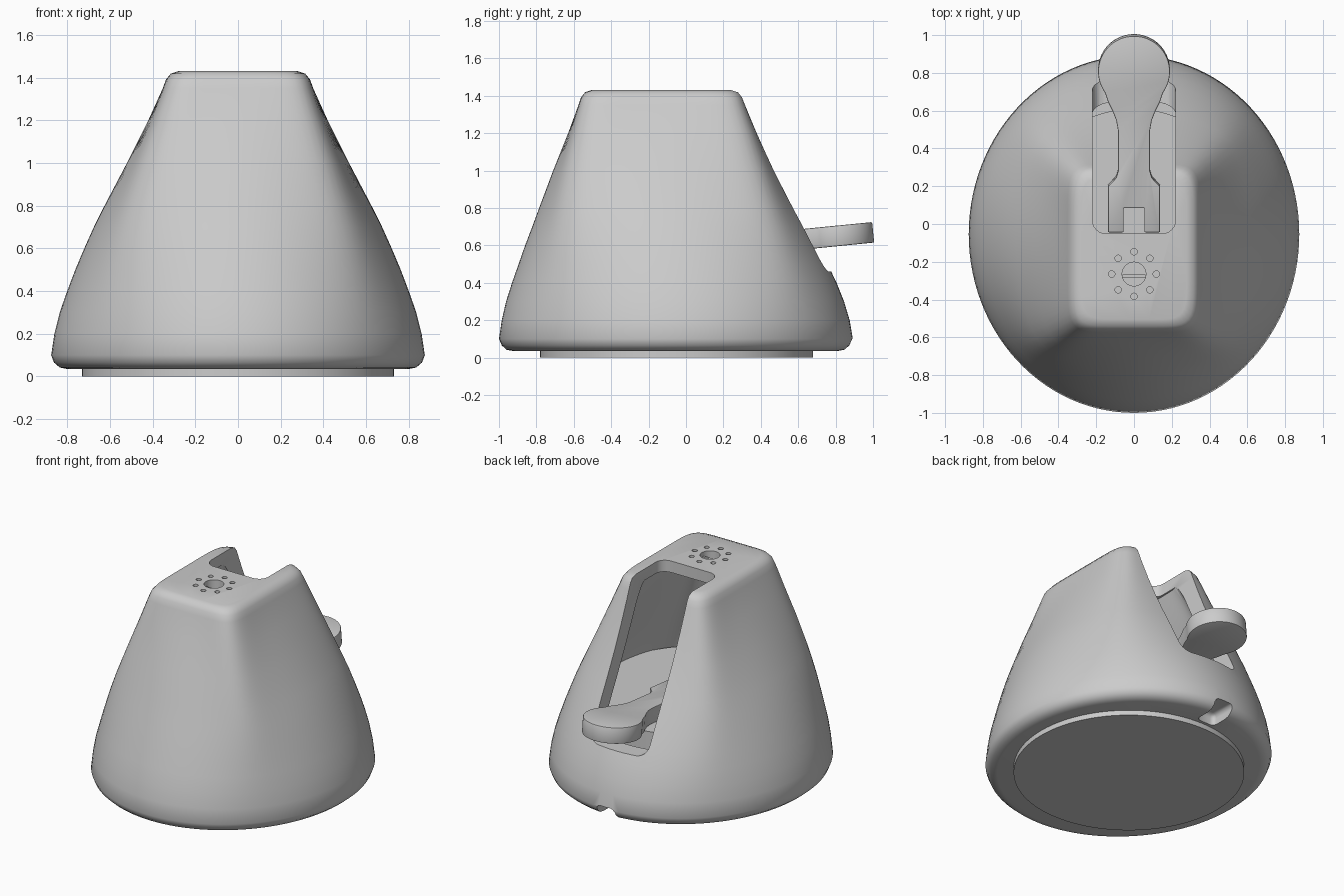
import bpy, bmesh, math
from mathutils import Matrix

if "Cube" in bpy.data.objects:
    bpy.data.objects.remove(bpy.data.objects["Cube"])

grey = bpy.data.materials.new("satin_grey")
grey.use_nodes = True
grey.diffuse_color = (0.6, 0.6, 0.6, 1)
grey.node_tree.nodes["Principled BSDF"].inputs["Base Color"].default_value = (0.6, 0.6, 0.6, 1)


def finish(name, bm):
    bmesh.ops.recalc_face_normals(bm, faces=bm.faces)
    mesh = bpy.data.meshes.new(name)
    bm.to_mesh(mesh)
    bm.free()
    obj = bpy.data.objects.new(name, mesh)
    bpy.context.collection.objects.link(obj)
    mesh.materials.append(grey)
    return obj


def skin(name, sections):
    """Join closed sections, given as lists of points, into a capped solid."""
    bm = bmesh.new()
    rings = [[bm.verts.new(p) for p in section] for section in sections]
    for a, b in zip(rings, rings[1:]):
        for i in range(len(a)):
            j = (i + 1) % len(a)
            bm.faces.new((a[i], a[j], b[j], b[i]))
    bm.faces.new(rings[0])
    bm.faces.new(rings[-1])
    return finish(name, bm)


def prism(name, outline, low, high):
    return skin(name, [[(x, y, z) for x, y in outline] for z in (low, high)])


def oval(x, y, rx, ry, n):
    return [(x + rx * math.cos(math.tau * i / n), y + ry * math.sin(math.tau * i / n)) for i in range(n)]


def loft_section(z, hx, front, back, inset=0):
    """Ellipse near the foot that turns into a rounded rectangle at the top."""
    t = min(max((z - .1) / 1.25, 0), 1) ** 1.6
    points = []
    for c, s in oval(0, 0, 1, 1, 112):
        square = (abs(c) ** 7 + abs(s) ** 7) ** (-1 / 7)
        r = 1 + t * (square - 1)
        points.append(((hx - inset) * r * c, (front + back) / 2 + ((back - front) / 2 - inset) * r * s, z))
    return points


def activate(obj):
    bpy.ops.object.select_all(action='DESELECT')
    obj.select_set(True)
    bpy.context.view_layer.objects.active = obj


def smooth(obj, degrees=35):
    activate(obj)
    bpy.ops.object.shade_smooth_by_angle(angle=math.radians(degrees))


def bevel(obj, width, segments, degrees=35):
    mod = obj.modifiers.new("round", 'BEVEL')
    mod.width, mod.segments = width, segments
    mod.limit_method, mod.angle_limit = 'ANGLE', math.radians(degrees)
    activate(obj)
    bpy.ops.object.modifier_apply(modifier=mod.name)


def cut(obj, cutter):
    mod = obj.modifiers.new("cut", 'BOOLEAN')
    mod.object, mod.operation, mod.solver = cutter, 'DIFFERENCE', 'EXACT'
    activate(obj)
    bpy.ops.object.modifier_apply(modifier=mod.name)
    bpy.data.objects.remove(cutter)


# Housing shell: z, half width, front y, back y
rows = [(.035, .80, -.925, .815), (.042, .835, -.96, .85), (.065, .862, -.985, .877), (.1, .875, -1, .892),
        (.2, .86, -.985, .875), (.3, .835, -.962, .845), (.4, .80, -.93, .805), (.5, .762, -.895, .757),
        (.6, .72, -.86, .705), (.7, .675, -.822, .652), (.8, .625, -.785, .597),
        (1, .52, -.71, .49), (1.2, .42, -.63, .39), (1.35, .352, -.575, .318), (1.39, .338, -.562, .303),
        (1.418, .315, -.54, .283), (1.43, .28, -.505, .25)]
housing = skin("housing", [loft_section(*row) for row in rows])

# Hollow interior following the outside
cut(housing, skin("cavity_cutter", [loft_section(*row, inset=.12) for row in rows if .4 <= row[0] <= 1.35]))

# Open slot running from the top down the back
slot = prism("slot_cutter", [(-.22, -.05), (.22, -.05), (.22, 1.2), (-.22, 1.2)], .46, 1.7)
bevel(slot, .07, 6)
cut(housing, slot)

# Cable notch at the back of the foot
notch = prism("notch_cutter", [(-.07, .7), (.07, .7), (.07, 1.1), (-.07, 1.1)], -.1, .11)
bevel(notch, .03, 3)
cut(housing, notch)

# Central recess and ring of small holes on the top
cut(housing, prism("recess_cutter", oval(0, -.265, .063, .063, 32), 1.37, 1.6))
for x, y in oval(0, -.265, .118, .118, 8):
    cut(housing, prism("hole_cutter", oval(x, y, .017, .017, 16), 1.39, 1.6))
smooth(housing)
prism("recess_bar", [(-.06, -.283), (.06, -.283), (.06, -.268), (-.06, -.268)], 1.36, 1.4)

# Inner floor under the lever
smooth(prism("inner_floor", oval(0, -.07, .64, .68, 96), .39, .56))

# Foot pad
smooth(prism("foot_pad", oval(0, -.05, .73, .73, 96), 0, .05))

# Lever: round paddle, narrow arm and forked root
half = [(.055, .085), (.055, -.045), (.138, -.045), (.138, .2), (.095, .245), (.085, .28), (.085, .5),
        (.094, .55), (.113, .6), (.138, .65)]
half += [(.19 * math.cos(a), .81 + .19 * math.sin(a)) for a in (math.radians(-36 + 6 * k) for k in range(21))]
outline = half + [(0, 1)] + [(-x, y) for x, y in reversed(half)]
lever = prism("lever", outline, -.11, 0)
bevel(lever, .006, 2, 60)
lever.data.transform(Matrix.Translation((0, 0, .625)) @ Matrix.Rotation(math.radians(5.7), 4, 'X'))
smooth(lever)
